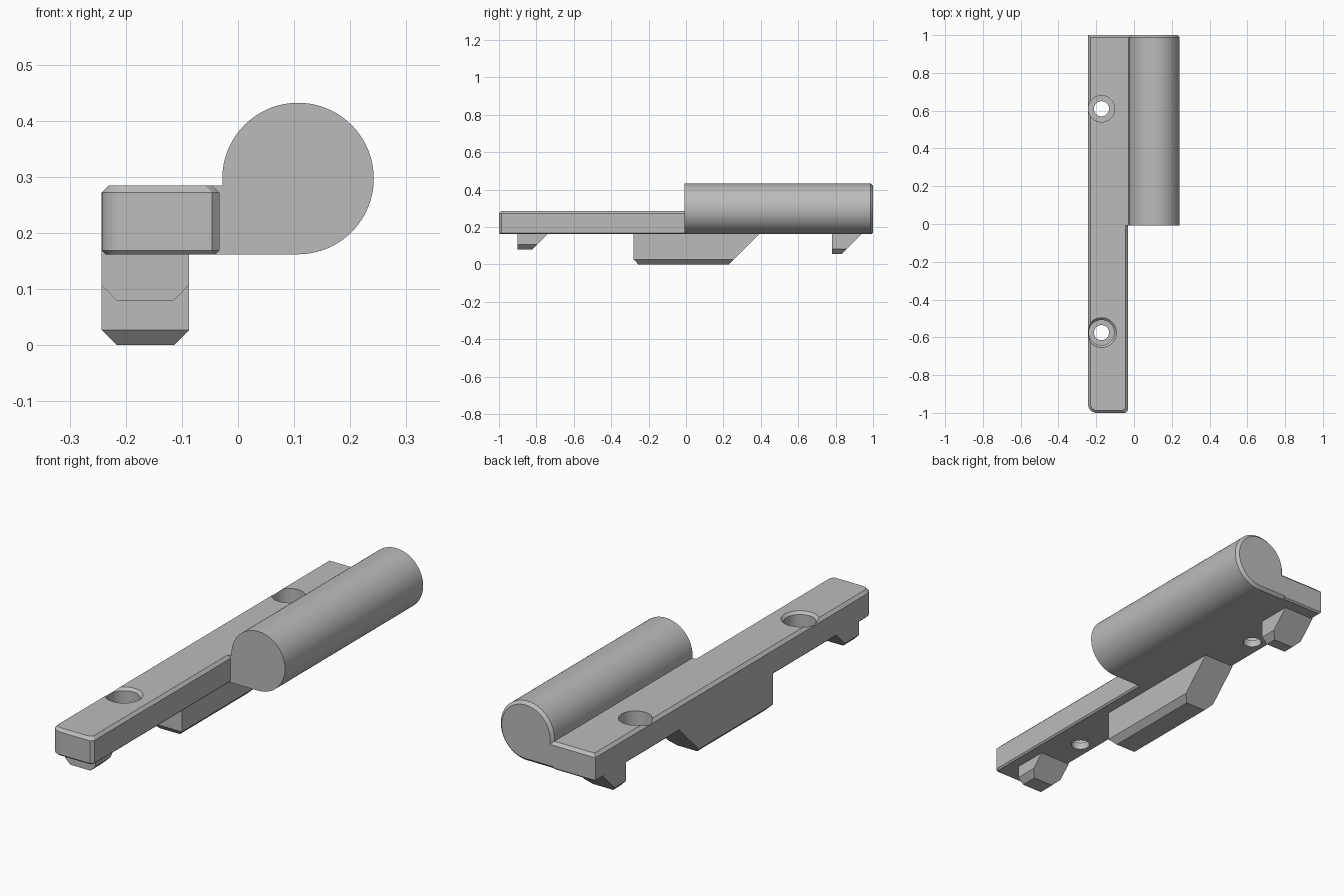
import bpy, bmesh, math

cube = bpy.data.objects.get("Cube")
if cube:
    bpy.data.objects.remove(cube, do_unlink=True)

grey = bpy.data.materials.new("plain grey")
grey.use_nodes = True
COLOUR = (0.5, 0.5, 0.5, 1)
grey.diffuse_color = COLOUR
grey.node_tree.nodes["Principled BSDF"].inputs["Base Color"].default_value = COLOUR

LEFT, RIGHT = -0.243, -0.033      # rail sides
BOTTOM, TOP = 0.162, 0.285        # rail heights
CHAMFER, SMALL = 0.013, 0.007


def loft(name, loops):
    """Skin a stack of equal-length point loops and cap both ends."""
    bm = bmesh.new()
    rings = [[bm.verts.new(p) for p in loop] for loop in loops]
    for a, b in zip(rings, rings[1:]):
        for i in range(len(a)):
            j = (i + 1) % len(a)
            bm.faces.new((a[i], a[j], b[j], b[i]))
    bm.faces.new(rings[0])
    bm.faces.new(rings[-1])
    bmesh.ops.recalc_face_normals(bm, faces=bm.faces)
    mesh = bpy.data.meshes.new(name)
    bm.to_mesh(mesh)
    bm.free()
    mesh.materials.append(grey)
    obj = bpy.data.objects.new(name, mesh)
    bpy.context.collection.objects.link(obj)
    return obj


def smooth(obj):
    bpy.ops.object.select_all(action='DESELECT')
    obj.select_set(True)
    bpy.context.view_layer.objects.active = obj
    bpy.ops.object.shade_smooth_by_angle(angle=math.radians(25))


def arc(cx, cy, r, start, end, steps):
    angles = [math.radians(start + (end - start) * i / steps) for i in range(steps + 1)]
    return [(cx + r * math.cos(a), cy + r * math.sin(a)) for a in angles]


# Rail: one rounded front corner, one chamfered front corner
def rail_outline(inset, z):
    r = 0.045
    x0, x1, y0, y1 = LEFT + inset, RIGHT - inset, -1 + inset, 1 - inset
    points = arc(LEFT + r, -1 + r, r - inset, 180, 270, 10)
    points += [(x1 - CHAMFER, y0), (x1, y0 + CHAMFER), (x1, y1), (x0, y1)]
    return [(x, y, z) for x, y in points]


rail = loft("rail", [rail_outline(SMALL, BOTTOM), rail_outline(0, BOTTOM + SMALL),
                     rail_outline(0, TOP - CHAMFER), rail_outline(CHAMFER, TOP)])


# Round bar with the web that joins it to the rail
def bar_profile(inset, y):
    cx, cz, r = 0.107, 0.297, 0.135
    inner = RIGHT - CHAMFER
    points = [(inner, BOTTOM + inset)]
    points += arc(cx, cz, r - inset, -90, 180, 72)
    points += [(cx - r + inset, TOP - inset), (inner, TOP - inset)]
    return [(x, y, z) for x, z in points]


bar = loft("round_bar", [bar_profile(0, -0.007), bar_profile(0, 1 - CHAMFER),
                         bar_profile(CHAMFER, 1)])


# Locating feet: upright front, 45 degree back, chamfered bottom
def foot(name, front, back, low, front_inset):
    def loop(z, inset):
        x0, x1 = LEFT + inset, -0.087 - inset
        y0 = front + (front_inset if inset else 0)
        y1 = back - max(0, BOTTOM - z)
        return [(x0, y0, z), (x1, y0, z), (x1, y1, z), (x0, y1, z)]
    c = 0.027
    loft(name, [loop(low, c), loop(low + c, 0), loop(BOTTOM, 0), loop(BOTTOM + SMALL, 0)])


foot("front_foot", -0.9, -0.74, 0.08, 0)
foot("middle_foot", -0.28, 0.39, 0, 0.025)
foot("back_foot", 0.78, 0.94, 0.055, 0)


# Counterbored screw holes, the front one with a flared rim
def cut_hole(name, y, rim, bore):
    steps = [(0.1, 0.04), (0.195, 0.04), (0.195, bore), (TOP - 0.012, bore),
             (TOP, rim), (0.32, rim)]
    if rim == bore:
        del steps[3:5]
    cutter = loft(name, [[(x, yy, z) for x, yy in arc(-0.172, y, r, 0, 352.5, 47)]
                         for z, r in steps])
    cutter.hide_render = True
    cutter.hide_set(True)
    mod = rail.modifiers.new(name, 'BOOLEAN')
    mod.operation = 'DIFFERENCE'
    mod.solver = 'EXACT'
    mod.object = cutter
    return cutter


cutters = [cut_hole("front_hole_cutter", -0.575, 0.079, 0.067),
           cut_hole("back_hole_cutter", 0.61, 0.07, 0.07)]

# Bake the holes into the rail and drop the cutters
bpy.context.view_layer.update()
graph = bpy.context.evaluated_depsgraph_get()
cut_mesh = bpy.data.meshes.new_from_object(rail.evaluated_get(graph))
rail.modifiers.clear()
rail.data = cut_mesh
for cutter in cutters:
    bpy.data.objects.remove(cutter, do_unlink=True)

smooth(rail)
smooth(bar)
